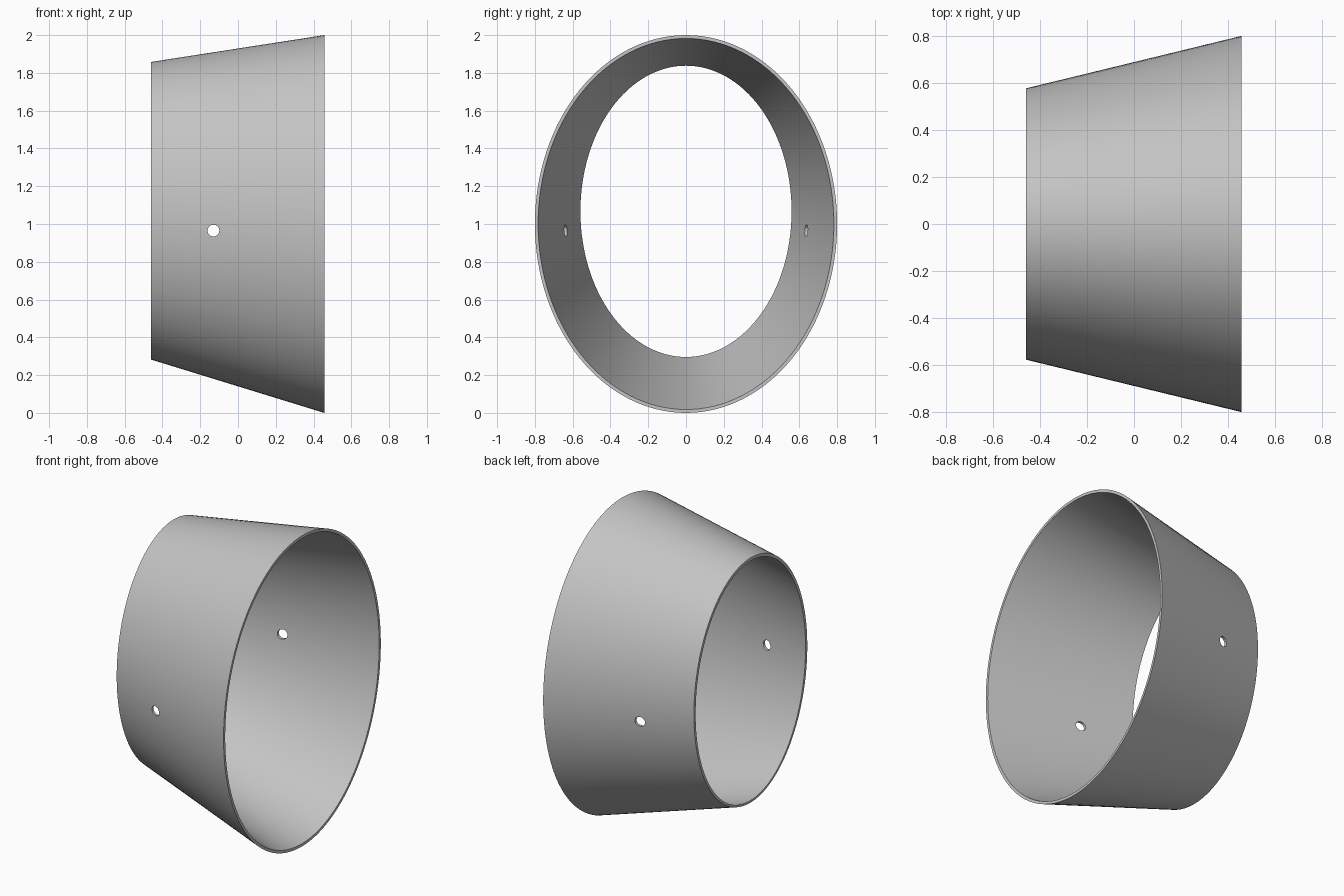
import bpy
import bmesh
from math import cos, sin, pi, radians

SEGMENTS = 128

cube = bpy.data.objects.get("Cube")
if cube:
    bpy.data.objects.remove(cube, do_unlink=True)

grey = bpy.data.materials.new("plain grey")
grey.use_nodes = True
colour = (0.55, 0.55, 0.55, 1)
grey.diffuse_color = colour
grey.node_tree.nodes["Principled BSDF"].inputs["Base Color"].default_value = colour


def ellipse(bm, x, centre_z, half_y, half_z):
    """Add a ring of vertices in a plane of constant x."""
    angles = [2 * pi * i / SEGMENTS for i in range(SEGMENTS)]
    return [bm.verts.new((x, half_y * cos(a), centre_z + half_z * sin(a))) for a in angles]


# Tapered oval sleeve: outer wall, wide rim, inner wall, narrow rim
bm = bmesh.new()
rings = [
    ellipse(bm, -0.46, 1.07, 0.577, 0.788),
    ellipse(bm, 0.457, 1.0, 0.80, 1.0),
    ellipse(bm, 0.457, 1.0, 0.783, 0.982),
    ellipse(bm, -0.46, 1.067, 0.559, 0.771),
]
for k, ring in enumerate(rings):
    following = rings[(k + 1) % len(rings)]
    for i in range(SEGMENTS):
        j = (i + 1) % SEGMENTS
        bm.faces.new((ring[i], ring[j], following[j], following[i]))
bmesh.ops.recalc_face_normals(bm, faces=bm.faces)
mesh = bpy.data.meshes.new("tapered_sleeve")
bm.to_mesh(mesh)
bm.free()
mesh.materials.append(grey)
sleeve = bpy.data.objects.new("tapered_sleeve", mesh)
bpy.context.collection.objects.link(sleeve)

# Pin hole drilled through both side walls
bpy.ops.mesh.primitive_cylinder_add(vertices=32, radius=0.031, depth=2,
                                    location=(-0.13, 0, 0.965), rotation=(pi / 2, 0, 0))
drill = bpy.context.object
drill.name = "pin_hole_cutter"
drill.hide_render = True
drill.data.materials.append(grey)

bpy.ops.object.select_all(action='DESELECT')
sleeve.select_set(True)
bpy.context.view_layer.objects.active = sleeve
cut = sleeve.modifiers.new("pin_holes", 'BOOLEAN')
cut.operation = 'DIFFERENCE'
cut.solver = 'EXACT'
cut.object = drill
bpy.ops.object.modifier_apply(modifier=cut.name)
bpy.data.objects.remove(drill, do_unlink=True)
bpy.ops.object.shade_smooth_by_angle(angle=radians(30))
